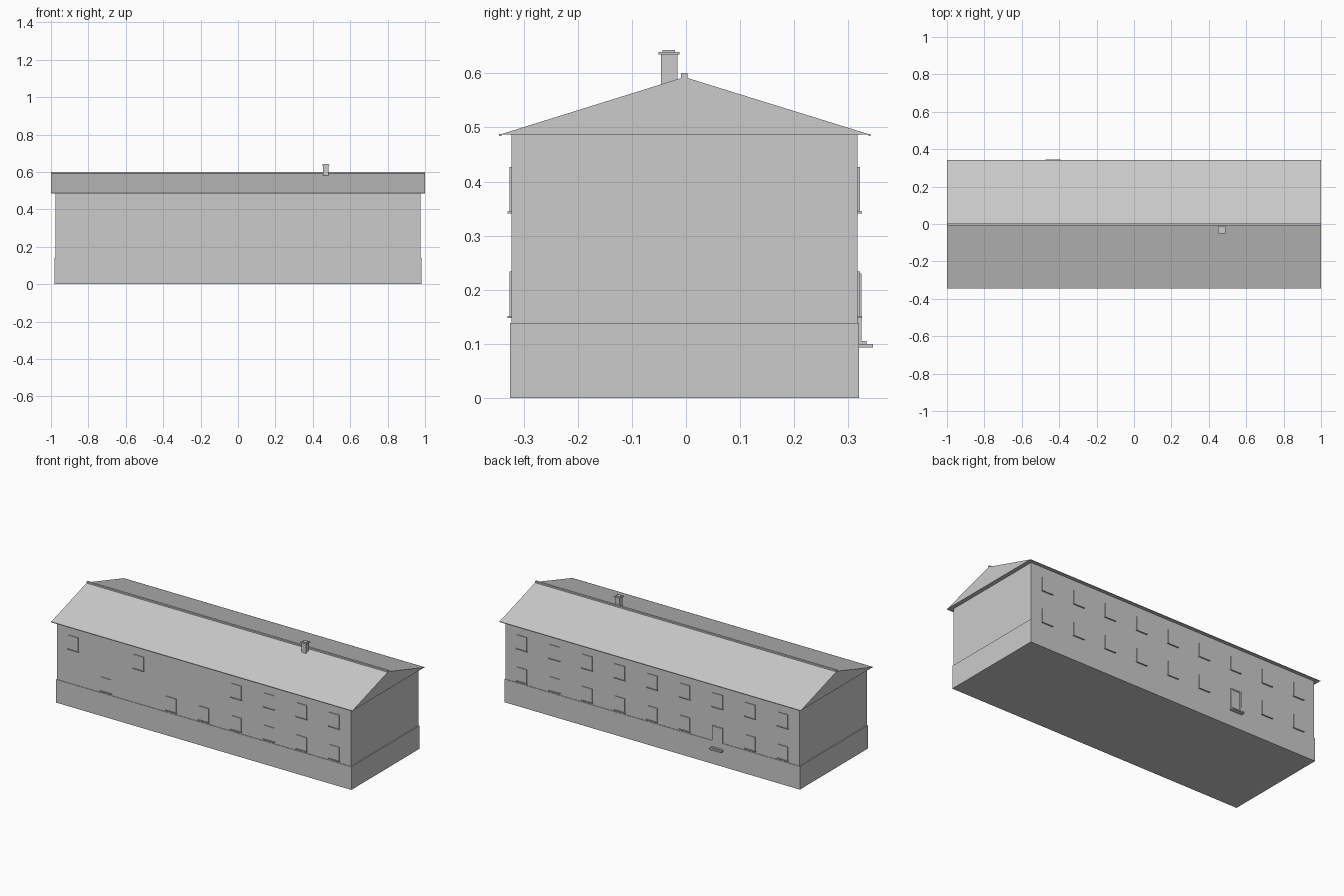
import bpy
import bmesh

default = bpy.data.objects.get("Cube")
if default:
    bpy.data.objects.remove(default, do_unlink=True)

grey = bpy.data.materials.new("plain grey")
grey.use_nodes = True
COLOUR = (0.6, 0.6, 0.6, 1)
grey.diffuse_color = COLOUR
grey.node_tree.nodes["Principled BSDF"].inputs["Base Color"].default_value = COLOUR


def finish(name, bm):
    bmesh.ops.recalc_face_normals(bm, faces=bm.faces)
    mesh = bpy.data.meshes.new(name)
    bm.to_mesh(mesh)
    bm.free()
    mesh.materials.append(grey)
    obj = bpy.data.objects.new(name, mesh)
    bpy.context.collection.objects.link(obj)
    return obj


def box(name, x, y, z):
    """Box from (low, high) pairs."""
    bm = bmesh.new()
    bmesh.ops.create_cube(bm, size=1)
    for v in bm.verts:
        v.co = [lo + (c + 0.5) * (hi - lo) for c, (lo, hi) in zip(v.co, (x, y, z))]
    return finish(name, bm)


def extrude_x(name, profile, half):
    """Extrude a (y, z) outline along the length of the building."""
    bm = bmesh.new()
    face = bm.faces.new([bm.verts.new((-half, y, z)) for y, z in profile])
    ext = bmesh.ops.extrude_face_region(bm, geom=[face])["geom"]
    bmesh.ops.translate(bm, vec=(2 * half, 0, 0),
                        verts=[g for g in ext if isinstance(g, bmesh.types.BMVert)])
    return finish(name, bm)


FRONT, BACK = -0.322, 0.317
EAVE = 0.487

# Body
box("plinth", (-0.98, 0.98), (FRONT - 0.003, BACK + 0.003), (0, 0.139))
box("walls", (-0.975, 0.975), (FRONT, BACK), (0.139, EAVE))

# Roof, ridge cap and gutters
extrude_x("roof", [(-0.343, EAVE), (0.339, EAVE), (-0.003, 0.593)], 1.0)
box("ridge_cap", (-1, 1), (-0.009, 0.003), (0.587, 0.6))
box("front_gutter", (-1, 1), (-0.345, -0.341), (0.484, 0.488))
box("back_gutter", (-1, 1), (0.337, 0.341), (0.484, 0.488))

# Chimney
box("chimney_stack", (0.454, 0.484), (-0.046, -0.016), (0.57, 0.635))
box("chimney_cap", (0.449, 0.489), (-0.051, -0.012), (0.635, 0.639))
box("chimney_top", (0.457, 0.481), (-0.043, -0.02), (0.639, 0.643))


def window(name, x, wall, out, sill):
    """Shallow window plate with a sill; out is the outward y direction."""
    def depth(d):
        return sorted((wall, wall + out * d))
    box(name + "_pane", (x - 0.033, x + 0.033), depth(0.004), (sill, sill + 0.083))
    box(name + "_sill", (x - 0.037, x + 0.037), depth(0.008), (sill - 0.003, sill + 0.001))


# Windows sit on a regular grid of bays, some left blank
BAY = 0.2165
LOWER, UPPER = 0.151, 0.344
layout = [
    ("front_upper_window", FRONT, -1, UPPER, {-4, -2, 1, 2, 3, 4}),
    ("front_lower_window", FRONT, -1, LOWER, {-3, -1, 0, 1, 2, 3, 4}),
    ("back_upper_window", BACK, 1, UPPER, set(range(-4, 5))),
    ("back_lower_window", BACK, 1, LOWER, set(range(-4, 5)) - {-2}),
]
for name, wall, out, sill, bays in layout:
    for bay in sorted(bays):
        window(name, bay * BAY, wall, out, sill)

# Back door with frame and steps
dx = -2 * BAY
box("door", (dx - 0.026, dx + 0.026), (BACK, BACK + 0.004), (0.1, 0.222))
for side in (-1, 1):
    edge = dx + side * 0.03
    box("door_post", (edge - 0.005, edge + 0.005), (BACK, BACK + 0.007), (0.1, 0.23))
box("door_lintel", (dx - 0.035, dx + 0.035), (BACK, BACK + 0.007), (0.222, 0.23))
box("door_threshold", (dx - 0.035, dx + 0.035), (BACK, 0.333), (0.099, 0.105))
box("door_step", (dx - 0.04, dx + 0.04), (BACK, 0.345), (0.093, 0.1))
